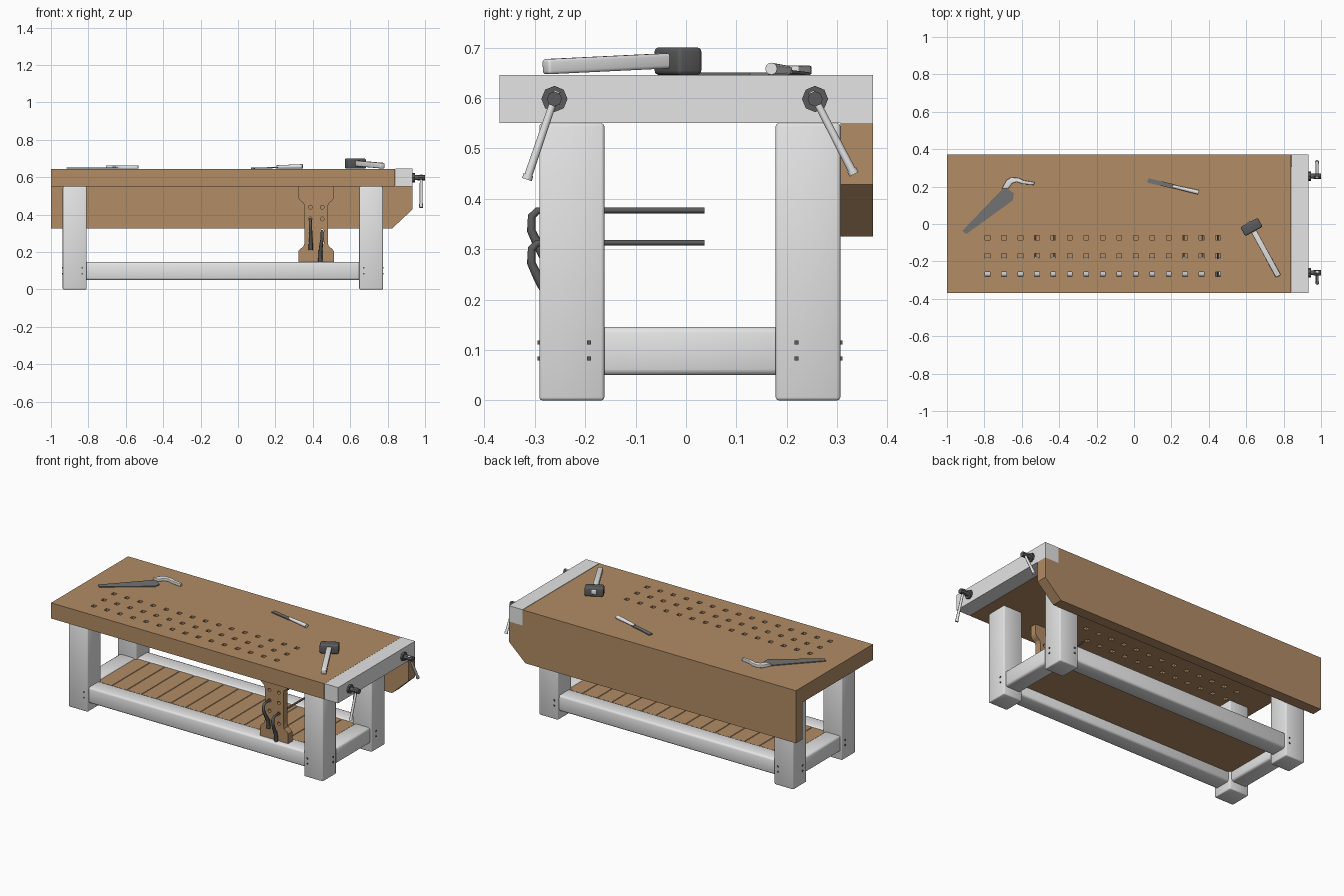
import bpy, bmesh, math
from mathutils import Vector, Matrix

if "Cube" in bpy.data.objects:
    bpy.data.objects.remove(bpy.data.objects["Cube"])


def mat(name, r, g, b):
    m = bpy.data.materials.new(name)
    m.diffuse_color = (r, g, b, 1)
    m.use_nodes = True
    m.node_tree.nodes["Principled BSDF"].inputs["Base Color"].default_value = m.diffuse_color
    return m


WOOD = mat("brown wood", 0.445, 0.262, 0.13)
PALE = mat("pale grey wood", 0.78, 0.78, 0.78)
DARK = mat("dark metal", 0.105, 0.105, 0.105)
STEEL = mat("blade steel", 0.17, 0.17, 0.17)


def finish(name, bm, m, bevel=0, seg=3, smooth=False, angle=35):
    bmesh.ops.recalc_face_normals(bm, faces=bm.faces[:])
    me = bpy.data.meshes.new(name)
    bm.to_mesh(me)
    bm.free()
    me.materials.append(m)
    ob = bpy.data.objects.new(name, me)
    bpy.context.collection.objects.link(ob)
    bpy.ops.object.select_all(action='DESELECT')
    ob.select_set(True)
    bpy.context.view_layer.objects.active = ob
    if bevel:
        b = ob.modifiers.new("bevel", 'BEVEL')
        b.width, b.segments = bevel, seg
        bpy.ops.object.modifier_apply(modifier="bevel")
    if smooth or bevel:
        bpy.ops.object.shade_smooth_by_angle(angle=math.radians(angle))
    return ob


def box(name, x, y, z, m, bevel=0, seg=3, angle=35):
    bm = bmesh.new()
    c = Vector(((x[0] + x[1]) / 2, (y[0] + y[1]) / 2, (z[0] + z[1]) / 2))
    s = (x[1] - x[0], y[1] - y[0], z[1] - z[0])
    bmesh.ops.create_cube(bm, size=1, matrix=Matrix.Translation(c) @ Matrix.Diagonal((*s, 1)))
    return finish(name, bm, m, bevel, seg, angle=angle)


def aim(p, q):
    p, q = Vector(p), Vector(q)
    rot = (q - p).to_track_quat('Z', 'Y').to_matrix().to_4x4()
    return Matrix.Translation((p + q) / 2) @ rot, (q - p).length


def beam(name, p, q, w, h, m, bevel=0):
    bm = bmesh.new()
    mx, l = aim(p, q)
    bmesh.ops.create_cube(bm, size=1, matrix=mx @ Matrix.Diagonal((w, h, l, 1)))
    return finish(name, bm, m, bevel)


def rod(name, p, q, r1, r2, m, n=12):
    bm = bmesh.new()
    mx, l = aim(p, q)
    bmesh.ops.create_cone(bm, cap_ends=True, segments=n, radius1=r1, radius2=r2, depth=l, matrix=mx)
    return finish(name, bm, m, smooth=n > 8)


def prism(name, pts, axis, lo, hi, m, bevel=0):
    bm = bmesh.new()
    place = (lambda a, b: (a, lo, b)) if axis == 'Y' else (lambda a, b: (a, b, lo))
    f = bm.faces.new([bm.verts.new(place(a, b)) for a, b in pts])
    d = (0, hi - lo, 0) if axis == 'Y' else (0, 0, hi - lo)
    ext = bmesh.ops.extrude_face_region(bm, geom=[f])
    bmesh.ops.translate(bm, vec=d, verts=[v for v in ext['geom'] if isinstance(v, bmesh.types.BMVert)])
    return finish(name, bm, m, bevel)


def tube(name, pts, r, m):
    cu = bpy.data.curves.new(name, 'CURVE')
    cu.dimensions = '3D'
    cu.bevel_depth, cu.bevel_resolution, cu.use_fill_caps = r, 2, True
    sp = cu.splines.new('POLY')
    sp.points.add(len(pts) - 1)
    for pt, (x, y, z, k) in zip(sp.points, pts):
        pt.co, pt.radius = (x, y, z, 1), k
    cu.materials.append(m)
    ob = bpy.data.objects.new(name, cu)
    bpy.context.collection.objects.link(ob)
    bpy.ops.object.select_all(action='DESELECT')
    ob.select_set(True)
    bpy.context.view_layer.objects.active = ob
    bpy.ops.object.convert(target='MESH')
    bpy.ops.object.shade_smooth_by_angle(angle=math.radians(50))


# bench top: grid of cells with the square dog holes left out
h = 0.0125
xs, ys = [-1.0], [-0.37]
for i in range(15):
    c = -0.783 + i * 0.088
    xs += [c - h, c + h]
for c in (-0.268, -0.171, -0.074):
    ys += [c - h, c + h]
xs.append(0.84)
ys.append(0.371)
bm = bmesh.new()
g = [[bm.verts.new((x, y, 0.645)) for y in ys] for x in xs]
for i in range(len(xs) - 1):
    for j in range(len(ys) - 1):
        if not (i % 2 and j % 2):
            bm.faces.new((g[i][j], g[i + 1][j], g[i + 1][j + 1], g[i][j + 1]))
ext = bmesh.ops.extrude_face_region(bm, geom=bm.faces[:])
bmesh.ops.translate(bm, vec=(0, 0, -0.095), verts=[v for v in ext['geom'] if isinstance(v, bmesh.types.BMVert)])
finish("bench_top", bm, WOOD)

# end cap and back apron with a cut corner
box("end_cap", (0.842, 0.933), (-0.37, 0.371), (0.55, 0.646), PALE)
prism("back_apron", [(-1, 0.325), (0.823, 0.325), (0.933, 0.428), (0.933, 0.55), (-1, 0.55)], 'Y', 0.306, 0.371, WOOD)

# legs with pairs of bolts on the outer faces
LX = ((-0.937, -0.809), (0.648, 0.775))
LY = ((-0.291, -0.162), (0.178, 0.306))
b = 0.004
for i, x in enumerate(LX):
    for j, y in enumerate(LY):
        box("leg", x, y, (0, 0.55), PALE, 0.006, 2, 60)
        bx, by = (-0.833, 0.672)[i], (-0.192, 0.219)[j]
        fx, fy = (x[0], x[1])[i], (y[0], y[1])[j]
        for z in (0.083, 0.115):
            box("bolt", (bx - b, bx + b), (fy - b, fy + b), (z - b, z + b), DARK)
            box("bolt", (fx - b, fx + b), (by - b, by + b), (z - b, z + b), DARK)

# stretchers
for y in (-0.228, 0.242):
    box("long_stretcher", (-0.83, 0.66), (y - 0.052, y + 0.052), (0.05, 0.146), PALE, 0.012, 2, 60)
for x in (-0.873, 0.711):
    box("end_stretcher", (x - 0.052, x + 0.052), (-0.18, 0.19), (0.05, 0.146), PALE, 0.012, 2, 60)

# shelf of chamfered slats
n = 15
x0, w = -0.825, 1.49 / 15
for i in range(n):
    a = x0 + i * w
    prism("shelf_slat", [(a, 0.108), (a + w, 0.108), (a + w, 0.136), (a + w - 0.003, 0.14),
                         (a + 0.003, 0.14), (a, 0.136)], 'Y', -0.18, 0.194, WOOD)

# sliding board with peg holes
half = [(0.095, 0.55), (0.095, 0.49), (0.085, 0.475), (0.068, 0.462), (0.062, 0.445),
        (0.062, 0.25), (0.068, 0.23), (0.085, 0.217), (0.095, 0.205), (0.095, 0.145)]
pts = [(0.418 + a, z) for a, z in half] + [(0.418 - a, z) for a, z in reversed(half)]
board = prism("sliding_board", pts, 'Y', -0.25, -0.21, WOOD)
bm = bmesh.new()
for x in (0.387, 0.45):
    for z in (0.44, 0.377, 0.313, 0.25):
        bmesh.ops.create_cone(bm, cap_ends=True, segments=12, radius1=0.01, radius2=0.01, depth=0.1,
                              matrix=Matrix.Translation((x, -0.23, z)) @ Matrix.Rotation(math.pi / 2, 4, 'X'))
cutter = finish("peg_hole_cutter", bm, WOOD)
cutter.hide_render = True
bo = board.modifiers.new("holes", 'BOOLEAN')
bo.operation, bo.object, bo.solver = 'DIFFERENCE', cutter, 'EXACT'
bpy.context.view_layer.objects.active = board
bpy.ops.object.modifier_apply(modifier="holes")
bpy.data.objects.remove(cutter)

# holdfasts pushed through the board, each with a hook that widens to a pad
for x, dx, z in ((0.387, 0.002, 0.377), (0.45, -0.01, 0.313)):
    tube("holdfast", [(x, 0.037, z, 0.6), (x, -0.275, z, 0.6), (x, -0.295, z - 0.001, 0.75),
                      (x, -0.306, z - 0.012, 0.85), (x, -0.307, z - 0.04, 0.9),
                      (x + dx / 2, -0.293, z - 0.07, 1), (x + dx, -0.266, z - 0.12, 1.1),
                      (x + dx, -0.26, z - 0.165, 1.2)], 0.0095, DARK)

# vise screws and hanging handles
for y, dy, dz in ((-0.261, -0.053, -0.155), (0.256, 0.075, -0.145)):
    z = 0.598
    rod("vise_collar", (0.93, y, z), (0.945, y, z), 0.026, 0.026, DARK, 8)
    rod("vise_screw", (0.94, y, z), (0.97, y, z), 0.013, 0.013, DARK)
    rod("vise_head", (0.96, y, z), (1.0, y, z), 0.015, 0.015, DARK, 8)
    k = 0.1
    p, q = (0.979, y - dy * k, z - dz * k), (0.979, y + dy, z + dz)
    rod("vise_handle", p, q, 0.007, 0.008, PALE)
    d = Vector((0, dy, dz)).normalized() * 0.005
    rod("handle_knob", Vector(q) - d, Vector(q) + d, 0.01, 0.01, PALE)

# mallet, with the handle passing through the head
u = Vector((0.877, 0.48, 0))
c = Vector((0.628, -0.016, 0.673))
beam("mallet_head", c - u * 0.053, c + u * 0.053, 0.055, 0.055, DARK, 0.009)
v = Vector((0.48, -0.877, 0))
beam("mallet_handle", c - v * 0.031 + Vector((0, 0, 0.003)), c + v * 0.3 + Vector((0, 0, -0.011)),
     0.03, 0.03, PALE, 0.006)

# chisel
beam("chisel_blade", (0.073, 0.233, 0.648), (0.215, 0.2, 0.652), 0.024, 0.006, STEEL)
rod("chisel_handle", (0.205, 0.202, 0.655), (0.345, 0.169, 0.658), 0.009, 0.012, PALE)

# hand saw
prism("saw_blade", [(-0.917, -0.036), (-0.897, -0.054), (-0.647, 0.127), (-0.642, 0.164), (-0.692, 0.199)],
      'Z', 0.646, 0.651, STEEL)
prism("saw_handle", [(-0.707, 0.189), (-0.682, 0.234), (-0.657, 0.249), (-0.617, 0.247), (-0.592, 0.234),
                     (-0.532, 0.224), (-0.535, 0.209), (-0.597, 0.214), (-0.627, 0.225), (-0.652, 0.217),
                     (-0.672, 0.189)], 'Z', 0.646, 0.664, PALE, 0.003)
